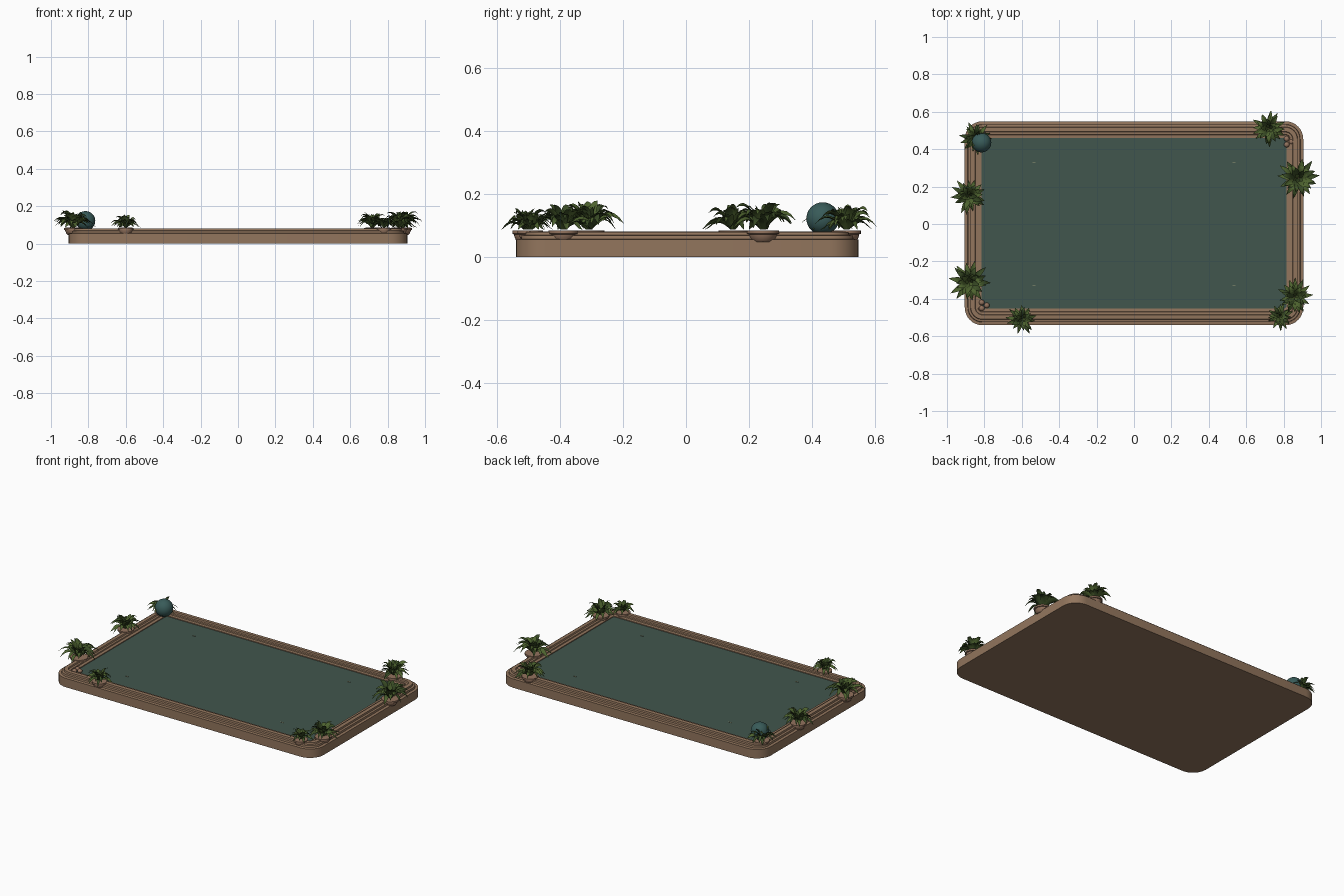
import bpy, bmesh, math, random
from mathutils import Vector

if "Cube" in bpy.data.objects:
    bpy.data.objects.remove(bpy.data.objects["Cube"])
random.seed(4)

def mat(name, r, g, b):
    m = bpy.data.materials.new(name)
    m.diffuse_color = (r, g, b, 1)
    m.use_nodes = True
    m.node_tree.nodes["Principled BSDF"].inputs["Base Color"].default_value = m.diffuse_color
    return m

WOOD = mat("tan stone", 0.29, 0.18, 0.11)
WATER = mat("deep green water", 0.053, 0.093, 0.075)
LEAF = mat("leaf green", 0.075, 0.125, 0.028)
DARK = mat("dark leaf green", 0.04, 0.07, 0.018)
POT = mat("clay", 0.29, 0.17, 0.11)
TEAL = mat("teal glass", 0.04, 0.105, 0.1)
GLINT = mat("pale glint", 0.35, 0.35, 0.2)

def finish(name, bm, mats, normals=True):
    if normals:
        bmesh.ops.recalc_face_normals(bm, faces=bm.faces)
    me = bpy.data.meshes.new(name)
    bm.to_mesh(me)
    bm.free()
    for m in mats:
        me.materials.append(m)
    o = bpy.data.objects.new(name, me)
    bpy.context.collection.objects.link(o)
    return o

def smooth(o, deg=35):
    bpy.ops.object.select_all(action='DESELECT')
    bpy.context.view_layer.objects.active = o
    o.select_set(True)
    bpy.ops.object.shade_smooth_by_angle(angle=math.radians(deg))

CY = 0.004
def rounded_loop(bm, off, z, n=8):
    hx, hy = 0.905 - off, 0.545 - off
    r = max(0.095 - off, 0.012)
    vs = []
    for q, (sx, sy) in enumerate([(1, 1), (-1, 1), (-1, -1), (1, -1)]):
        for i in range(n + 1):
            a = math.pi / 2 * (q + i / n)
            vs.append(bm.verts.new((sx * (hx - r) + r * math.cos(a),
                                    CY + sy * (hy - r) + r * math.sin(a), z)))
    return vs

def stack(name, profile, material):
    bm = bmesh.new()
    loops = [rounded_loop(bm, o, z) for o, z in profile]
    n = len(loops[0])
    for a, b in zip(loops, loops[1:]):
        for i in range(n):
            j = (i + 1) % n
            bm.faces.new((a[i], a[j], b[j], b[i]))
    bm.faces.new(loops[0][::-1])
    bm.faces.new(loops[-1])
    o = finish(name, bm, [material])
    smooth(o)
    return o

# stepped basin: outer wall, steps up, crown, steps down, floor
stack("basin", [(0, 0), (0, 0.055), (0.016, 0.057), (0.018, 0.068), (0.03, 0.07),
                (0.032, 0.08), (0.055, 0.081), (0.058, 0.073), (0.07, 0.072),
                (0.072, 0.066), (0.09, 0.065), (0.09, 0.045)], WOOD)
# water sheet
stack("water", [(0.0895, 0.046), (0.0895, 0.06)], WATER)

# pot: lathed stepped bowl
def pot(name, x, y, s):
    prof = [(0.0, 0.047), (0.028, 0.047), (0.034, 0.052), (0.040, 0.066),
            (0.041, 0.072), (0.047, 0.074), (0.047, 0.084), (0.038, 0.085), (0, 0.08)]
    bm = bmesh.new()
    n, rings = 20, []
    for r, z in prof:
        rings.append([bm.verts.new((x + r * s * math.cos(i * math.tau / n),
                                    y + r * s * math.sin(i * math.tau / n), z)) for i in range(n)])
    for a, b in zip(rings, rings[1:]):
        for i in range(n):
            j = (i + 1) % n
            bm.faces.new((a[i], a[j], b[j], b[i]))
    bmesh.ops.remove_doubles(bm, verts=bm.verts, dist=1e-5)
    smooth(finish(name, bm, [POT]))

# one arching pointed leaf, folded along its midrib
def leaf(bm, x, y, ang, length, rise, drop, width, mi, z0):
    d = Vector((math.cos(ang), math.sin(ang), 0))
    side = Vector((-d.y, d.x, 0))
    seg, rows = 6, []
    twist = random.uniform(-0.5, 0.5)
    for i in range(seg + 1):
        t = i / seg
        c = Vector((x, y, 0)) + d * length * (0.08 + 0.92 * t)
        c.z = max(z0 + rise * t - drop * t * t, 0.087)
        w = width * (0.2 * (1 - t) + math.sin(math.pi * t ** 0.85)) + 0.0004
        up = Vector((0, 0, w * 0.45))
        tw = Vector((0, 0, w * twist))
        rows.append([bm.verts.new(c + side * w + up + tw), bm.verts.new(c),
                     bm.verts.new(c - side * w + up - tw)])
    for a, b in zip(rows, rows[1:]):
        for k in (0, 1):
            f = bm.faces.new((a[k + 1], b[k + 1], b[k], a[k]))
            f.material_index = mi
            f.smooth = True

def plant(name, x, y, R):
    s = R / 0.115
    bm = bmesh.new()
    # layers: leaf count, reach, rise, drop, half width
    for cnt, reach, rise, drop, w in [(13, 1.0, 0.15, 0.135, 0.0135),
                                      (12, 0.78, 0.19, 0.14, 0.0135),
                                      (9, 0.5, 0.15, 0.075, 0.013),
                                      (5, 0.25, 0.10, 0.02, 0.011)]:
        a0 = random.uniform(0, 6)
        for i in range(cnt):
            k = random.uniform(0.8, 1.06)
            leaf(bm, x, y, a0 + math.tau * i / cnt + random.uniform(-0.2, 0.2),
                 R * reach * k, rise * s * random.uniform(0.8, 1.15), drop * s,
                 w * s, 1 if random.random() < 0.4 else 0, 0.084)
    finish(name, bm, [LEAF, DARK], normals=False)

spots = [(-0.845, 0.46, 0.09), (-0.88, 0.15, 0.1), (-0.88, -0.31, 0.115), (-0.60, -0.51, 0.083),
         (0.78, -0.495, 0.075), (0.86, -0.39, 0.1), (0.88, 0.245, 0.115), (0.72, 0.51, 0.1)]
for i, (x, y, R) in enumerate(spots):
    pot(f"pot_{i + 1}", x, y, 0.45 + 0.55 * R / 0.1)
    plant(f"plant_{i + 1}", x, y, R)

def ball(name, loc, r, m, sz=1, sub=3):
    bm = bmesh.new()
    bmesh.ops.create_icosphere(bm, subdivisions=sub, radius=r)
    for v in bm.verts:
        v.co = Vector((v.co.x, v.co.y, v.co.z * sz)) + Vector(loc)
    smooth(finish(name, bm, [m]), 60)

# glass ball in the corner and small corner pebbles
ball("glass_ball", (-0.815, 0.435, 0.122), 0.052, TEAL, sub=4)
for i, (x, y) in enumerate([(0.825, 0.44), (-0.805, -0.435)]):
    for k in range(3):
        ball(f"pebble_{i}_{k}", (x + 0.018 * math.cos(2.1 * k), y + 0.018 * math.sin(2.1 * k), 0.068),
             0.015, POT, 0.8, 2)

# tiny glints on the water
for i, (sx, sy) in enumerate([(-1, 1), (1, 1), (-1, -1), (1, -1)]):
    bm = bmesh.new()
    bmesh.ops.create_cube(bm, size=1)
    for v in bm.verts:
        v.co = Vector((v.co.x * 0.018 + sx * 0.535, v.co.y * 0.004 + sy * 0.33, v.co.z * 0.002 + 0.061))
    finish(f"water_glint_{i + 1}", bm, [GLINT])
